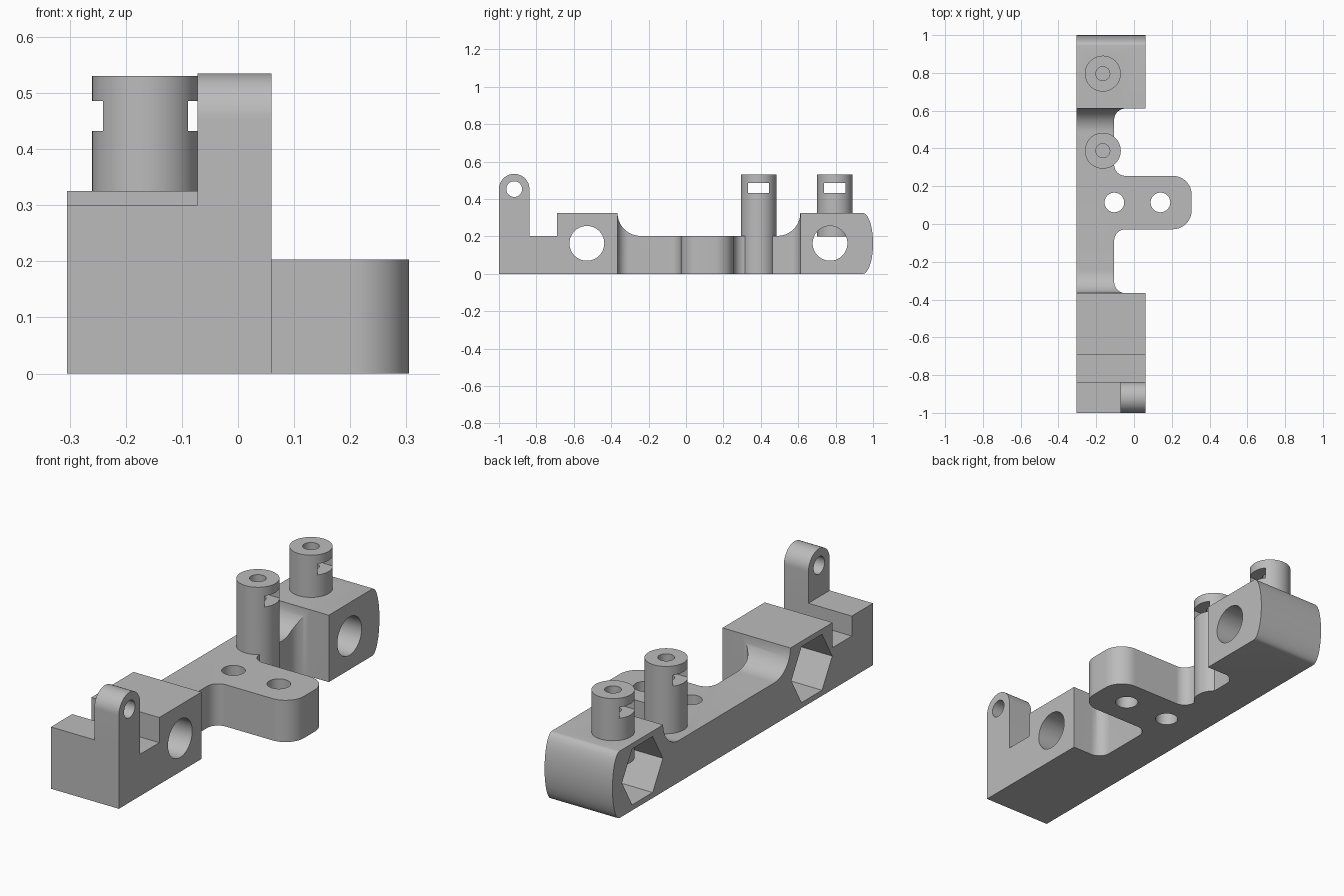
import bpy, bmesh, math

if "Cube" in bpy.data.objects:
    bpy.data.objects.remove(bpy.data.objects["Cube"])

grey = bpy.data.materials.new("plain grey")
grey.diffuse_color = (0.5, 0.5, 0.5, 1)
grey.use_nodes = True
grey.node_tree.nodes["Principled BSDF"].inputs["Base Color"].default_value = grey.diffuse_color


def arc(cu, cv, ru, rv, a0, a1, n=16):
    """Points on an arc, angles in degrees."""
    out = []
    for i in range(n + 1):
        a = math.radians(a0 + (a1 - a0) * i / n)
        out.append((cu + ru * math.cos(a), cv + rv * math.sin(a)))
    return out


def circle(cu, cv, r, n=64):
    return arc(cu, cv, r, r, 0, 360, n)[:-1]


def prism(name, pts, axis, lo, hi):
    """Extrude a 2D outline along x (outline is y,z) or z (outline is x,y)."""
    bm = bmesh.new()
    place = (lambda p, t: (t, p[0], p[1])) if axis == "x" else (lambda p, t: (p[0], p[1], t))
    a = [bm.verts.new(place(p, lo)) for p in pts]
    b = [bm.verts.new(place(p, hi)) for p in pts]
    bm.faces.new(a)
    bm.faces.new(b)
    for i in range(len(pts)):
        j = (i + 1) % len(pts)
        bm.faces.new((a[i], a[j], b[j], b[i]))
    bmesh.ops.recalc_face_normals(bm, faces=bm.faces)
    me = bpy.data.meshes.new(name)
    bm.to_mesh(me)
    bm.free()
    me.materials.append(grey)
    ob = bpy.data.objects.new(name, me)
    bpy.context.collection.objects.link(ob)
    return ob


def boolean(target, tool, op):
    """Apply a boolean and remove the tool."""
    m = target.modifiers.new("bool", "BOOLEAN")
    m.operation, m.object, m.solver = op, tool, "EXACT"
    dg = bpy.context.evaluated_depsgraph_get()
    me = bpy.data.meshes.new_from_object(target.evaluated_get(dg))
    target.modifiers.clear()
    target.data = me
    bpy.data.objects.remove(tool)


def rect(u0, u1, v0, v1):
    return [(u0, v0), (u1, v0), (u1, v1), (u0, v1)]


BACK, SIDE, FLOOR, TOP = -0.305, 0.06, 0.203, 0.325
HOLE_Z = 0.163

# side profile (y, z): step, slot, raised block, filleted waist, rounded end
side = [(-1, 0), (-1, 0.3), (-0.837, 0.3), (-0.837, FLOOR), (-0.69, FLOOR), (-0.69, TOP)]
side += arc(-0.243, TOP, 0.123, TOP - FLOOR, 180, 270)
side += arc(0.488, TOP, 0.123, TOP - FLOOR, 270, 360)
side += arc(0.945, TOP / 2, 0.055, TOP / 2, 90, -90, 32)
bracket = prism("bracket_body", side, "x", BACK, 0.4)

# plan outline (x, y): bar with two filleted notches and a rounded flange
r = 0.06
plan = [(BACK, -1.1), (SIDE, -1.1), (SIDE, -0.366)]
plan += arc(-0.105 + r, -0.366 + r, r, r, 270, 180)
plan += arc(-0.105 + r, -0.028 - r, r, r, 180, 90)
plan += arc(0.205, 0.072, 0.1, 0.1, -90, 0)
plan += arc(0.205, 0.155, 0.1, 0.1, 0, 90)
plan += arc(-0.105 + r, 0.255 + r, r, r, 270, 180)
plan += arc(-0.105 + r, 0.611 - r, r, r, 180, 90)
plan += [(SIDE, 0.611), (SIDE, 1.1), (BACK, 1.1)]
boolean(bracket, prism("plan", plan, "z", -0.1, 0.7), "INTERSECT")

# upright eyelet tab
tab = [(-1, 0), (-0.837, 0)] + arc(-0.9185, 0.453, 0.0815, 0.0815, 0, 180, 32)
boolean(bracket, prism("eyelet_tab", tab, "x", -0.072, SIDE), "UNION")
boolean(bracket, prism("eye", circle(-0.9185, 0.453, 0.042), "x", -0.2, 0.2), "DIFFERENCE")

# bolt holes with hexagonal nut pockets on the back
for y in (-0.53, 0.77):
    boolean(bracket, prism("bolt_hole", circle(y, HOLE_Z, 0.093), "x", -0.5, 0.5), "DIFFERENCE")
    boolean(bracket, prism("nut_pocket", circle(y, HOLE_Z, 0.157, 6), "x", -0.5, -0.105), "DIFFERENCE")

# flange screw holes
for x in (-0.104, 0.14):
    boolean(bracket, prism("screw_hole", circle(x, 0.114, 0.052), "z", -0.1, 0.6), "DIFFERENCE")

# slotted posts with a blind hole in the top
for y, z0 in ((0.388, 0.0), (0.796, 0.2)):
    boolean(bracket, prism("post", circle(-0.165, y, 0.095), "z", z0, 0.53), "UNION")
    boolean(bracket, prism("post_bore", circle(-0.165, y, 0.037, 32), "z", 0.34, 0.7), "DIFFERENCE")
    boolean(bracket, prism("post_slot", rect(y - 0.057, y + 0.057, 0.432, 0.486), "x", -0.29, -0.04), "DIFFERENCE")

bpy.context.view_layer.objects.active = bracket
bracket.select_set(True)
bpy.ops.object.shade_smooth_by_angle(angle=math.radians(30))
